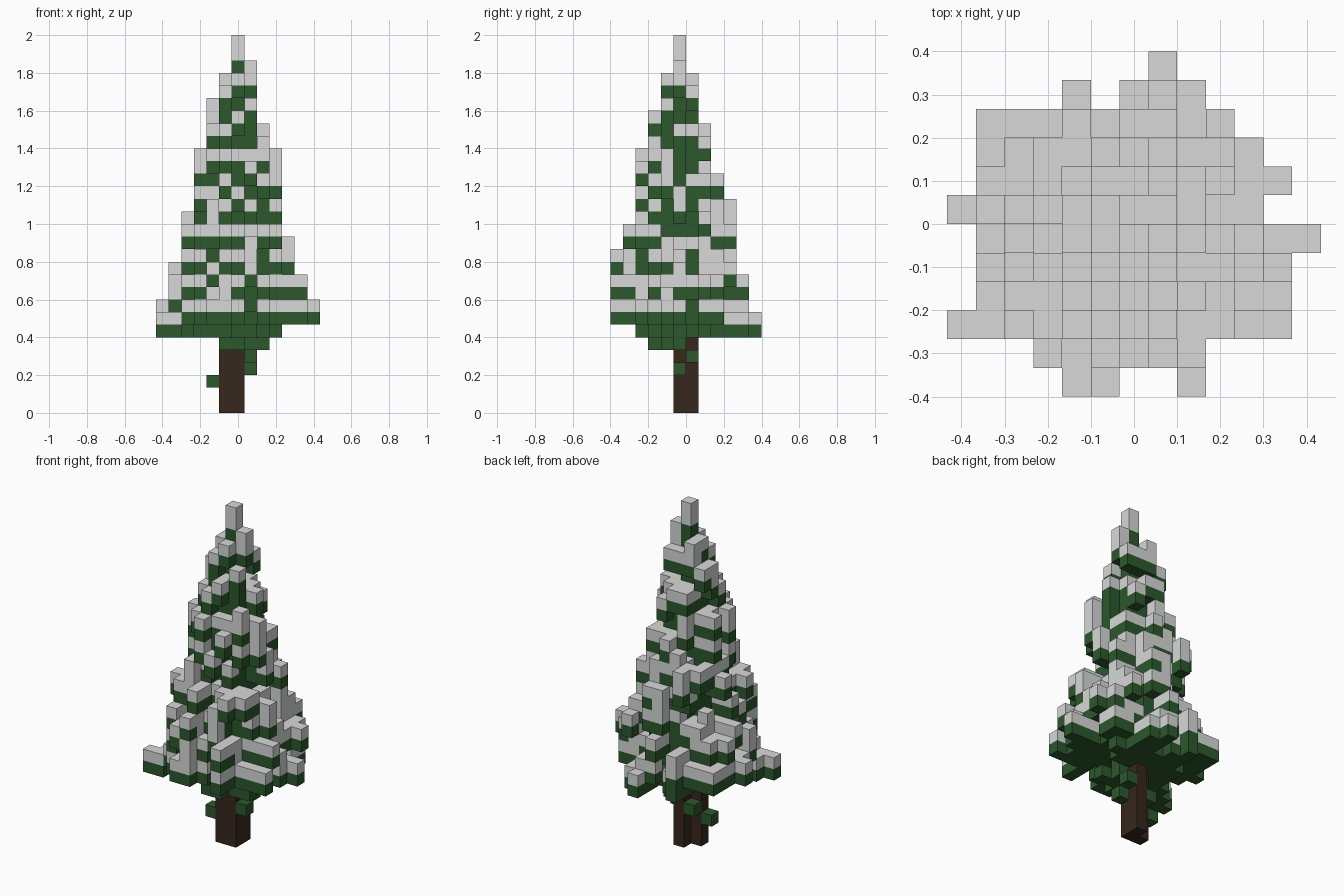
import bpy
import bmesh
import random
from math import hypot
from mathutils import Vector

if "Cube" in bpy.data.objects:
    bpy.data.objects.remove(bpy.data.objects["Cube"], do_unlink=True)

rng = random.Random(11)
SIZE = 1 / 15          # edge of one block
HALF_X, HALF_Y = 6.5, 6.0
TOP = 29               # highest layer

# Spans of blocks in plan, one entry per row from front to back
FOOTPRINT = [
    [(4, 5), (8, 8)], [(3, 8)], [(0, 11)], [(1, 11)], [(1, 11)], [(1, 12)],
    [(0, 10)], [(1, 11)], [(1, 10)], [(1, 1), (3, 9)], [(4, 4), (6, 8)], [(7, 7)],
]
# Taper of the crown: last layer of each step, then its x and y limits
TAPER = [
    (6, 0, 11, 2, 11), (7, 0, 12, 0, 11), (8, 0, 12, 0, 10), (10, 1, 11, 0, 10),
    (11, 1, 10, 0, 9), (12, 2, 10, 0, 9), (13, 2, 10, 1, 9), (14, 2, 9, 1, 9),
    (15, 2, 9, 2, 9), (16, 3, 9, 2, 9), (18, 3, 9, 2, 8), (20, 3, 9, 2, 7),
    (22, 4, 8, 3, 7), (23, 4, 7, 3, 6), (24, 4, 7, 4, 6), (26, 5, 7, 4, 6),
    (27, 6, 7, 5, 5), (TOP, 6, 6, 5, 5),
]
plan = {(i, j) for j, row in enumerate(FOOTPRINT)
        for a, b in row for i in range(a, b + 1)}


def make_material(name, color):
    mat = bpy.data.materials.new(name)
    mat.use_nodes = True
    mat.diffuse_color = (*color, 1)
    mat.node_tree.nodes["Principled BSDF"].inputs["Base Color"].default_value = (*color, 1)
    return mat


def limits(k):
    return next(step[1:] for step in TAPER if k <= step[0])


def offset(i, j, k):
    """Position in a layer, measured from its middle; edges are at 1."""
    x0, x1, y0, y1 = limits(k)
    return (2 * i - x0 - x1) / (x1 - x0 + 1), (2 * j - y0 - y1) / (y1 - y0 + 1)


def spread(i, j, k):
    return hypot(*offset(i, j, k))


def core_radius(k):
    return 0.45 if k == 6 else 0.6


def bounds(k):
    """Limits that hold for a branch and for the snow on it."""
    a, b = limits(k), limits(min(k + 1, TOP))
    return max(a[0], b[0]), min(a[1], b[1]), max(a[2], b[2]), min(a[3], b[3])


leaves, snow = set(), set()


def add_branch(i, j, k):
    """Run a snowy branch from its tip inwards to the core."""
    while spread(i, j, k) >= core_radius(k):
        if (i, j, k) not in snow:
            leaves.add((i, j, k))
        if (i, j, k + 1) not in leaves:
            snow.add((i, j, k + 1))
        x, y = offset(i, j, k)
        if abs(x) > abs(y):
            i -= 1 if x > 0 else -1
        else:
            j -= 1 if y > 0 else -1


# Solid core of the crown
for k in range(6, TOP + 1):
    x0, x1, y0, y1 = limits(k)
    leaves |= {(i, j, k) for i in range(x0, x1 + 1) for j in range(y0, y1 + 1)
               if spread(i, j, k) < core_radius(k)}

# Longest low branches
for i, j in ((0, 2), (7, 11)):
    add_branch(i, j, 6)
for i, j in ((0, 6), (12, 5), (4, 0), (5, 0), (8, 0), (1, 9), (4, 10)):
    add_branch(i, j, 7)

# Branches, mostly on every second layer
for k in range(6, TOP):
    x0, x1, y0, y1 = bounds(k)
    cells = [(i, j) for i in range(x0, x1 + 1) for j in range(y0, y1 + 1) if (i, j) in plan]
    chance = 0.3 if k % 2 else 0.06
    for i, j in cells:
        if core_radius(k) <= spread(i, j, k) < 1 and rng.random() < chance:
            add_branch(i, j, k)
    # At least one branch reaches each side of the layer
    for axis, edge in ((0, x0), (0, x1), (1, y0), (1, y1)):
        side = [c for c in cells if c[axis] == edge]
        if side and not any((*c, k + 1) in leaves | snow for c in side):
            side.sort(key=lambda c: spread(*c, k))
            add_branch(*rng.choice(side[:3]), k)

# Fill the remaining plan with low branches
for i, j in sorted(plan):
    if not any((i, j, k) in leaves for k in range(6, TOP)):
        add_branch(i, j, rng.choice((6, 7)) if j > 1 else 7)

# Snow on every open top, and on the tip
crown = leaves | snow
snow |= {(i, j, k) for i, j, k in leaves
         if k > 27 or ((i, j, k + 1) not in crown and (i, j, k - 1) in crown)}
leaves -= snow

# Trunk: an L of three columns
trunk = {(i, j, k) for i, j in ((5, 5), (6, 5), (6, 6)) for k in range(6)}

# Loose leaves around the trunk
leaves |= {(4, 5, 2), (7, 5, 3), (5, 6, 3), (7, 6, 4), (6, 3, 5), (5, 3, 5), (7, 5, 5)}
leaves |= {(i, 4, 5) for i in range(5, 9)}

solid = trunk | leaves | snow


def build_blocks(name, cells, mat):
    """Join blocks into one mesh, keeping only the outer faces."""
    bm = bmesh.new()
    corners = {}

    def corner(p):
        key = tuple(p)
        if key not in corners:
            corners[key] = bm.verts.new(((p[0] - HALF_X) * SIZE, (p[1] - HALF_Y) * SIZE, p[2] * SIZE))
        return corners[key]

    for cell in sorted(cells):
        for axis in range(3):
            for way in (0, 1):
                neighbour = list(cell)
                neighbour[axis] += 1 if way else -1
                if tuple(neighbour) in solid:
                    continue
                u, v = [0, 0, 0], [0, 0, 0]
                u[(axis + 1) % 3] = 1
                v[(axis + 2) % 3] = 1
                start = list(cell)
                start[axis] += way
                u, v, start = Vector(u), Vector(v), Vector(start)
                loop = [start, start + u, start + u + v, start + v]
                if not way:
                    loop.reverse()
                bm.faces.new([corner(p) for p in loop])
    mesh = bpy.data.meshes.new(name)
    bm.to_mesh(mesh)
    bm.free()
    mesh.materials.append(mat)
    obj = bpy.data.objects.new(name, mesh)
    bpy.context.collection.objects.link(obj)


build_blocks("trunk", trunk, make_material("dark bark", (0.038, 0.02, 0.012)))
build_blocks("foliage", leaves, make_material("pine green", (0.025, 0.098, 0.025)))
build_blocks("snow", snow, make_material("snow white", (0.68, 0.69, 0.685)))
